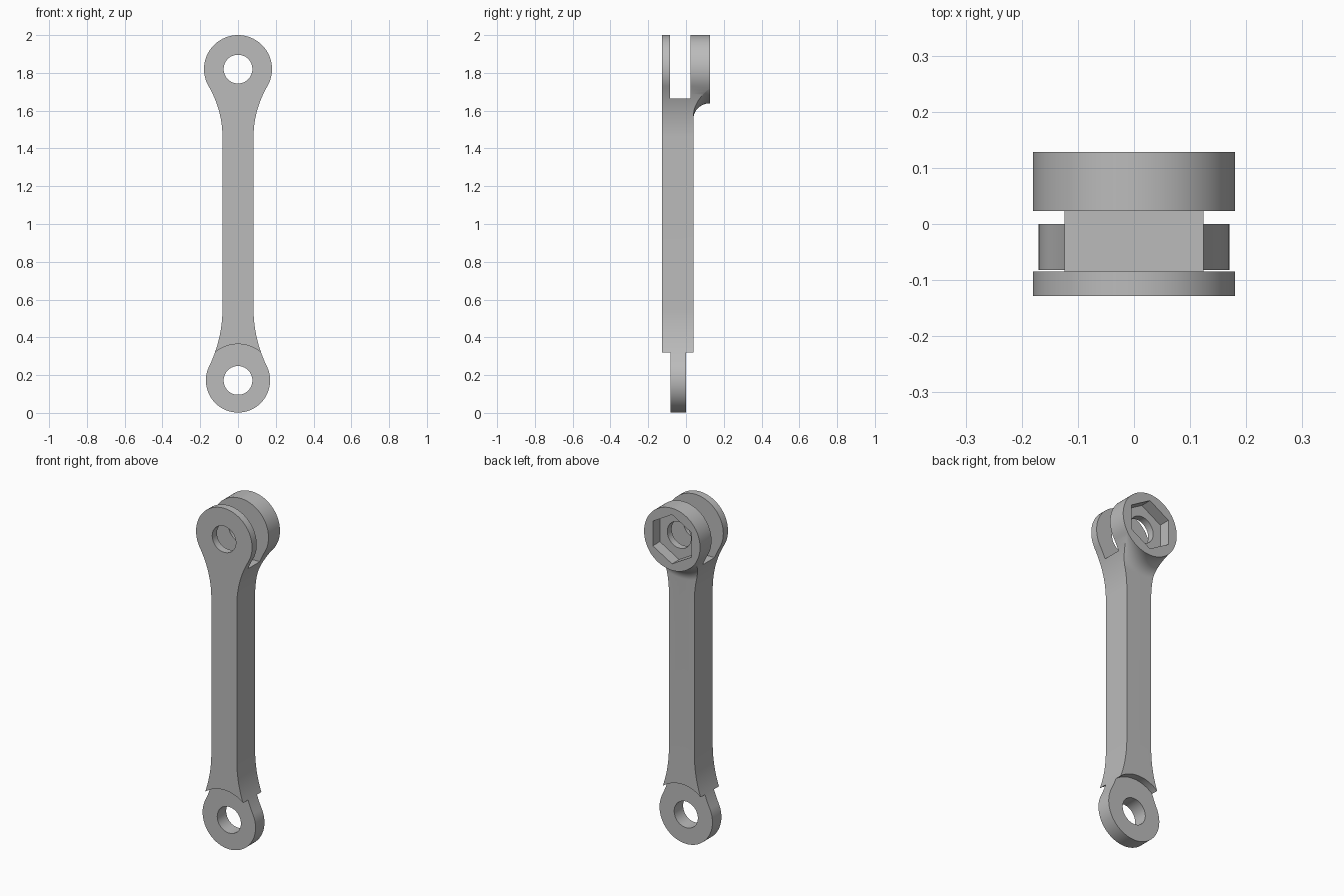
import bpy, bmesh
from math import pi, sin, cos, atan2, sqrt

default = bpy.data.objects.get("Cube")
if default:
    bpy.data.objects.remove(default, do_unlink=True)

HALF_WIDTH = 0.082              # half width of the shank
FRONT, BACK = -0.128, 0.128     # overall depth
TOP_Z, TOP_R = 1.82, 0.18       # fork end
EYE_Z, EYE_R = 0.172, 0.17      # thin eye end
SHANK_BACK = 0.04
HOLE_R = 0.076

grey = bpy.data.materials.new("plain grey")
grey.use_nodes = True
grey.diffuse_color = (0.5, 0.5, 0.5, 1)
grey.node_tree.nodes["Principled BSDF"].inputs["Base Color"].default_value = (0.5, 0.5, 0.5, 1)


def make_object(name, bm):
    bmesh.ops.recalc_face_normals(bm, faces=bm.faces)
    mesh = bpy.data.meshes.new(name)
    bm.to_mesh(mesh)
    bm.free()
    mesh.materials.append(grey)
    obj = bpy.data.objects.new(name, mesh)
    bpy.context.collection.objects.link(obj)
    return obj


def prism(name, outline, y0, y1):
    """Extrude an x-z outline along y."""
    bm = bmesh.new()
    face = bm.faces.new([bm.verts.new((x, y0, z)) for x, z in outline])
    ext = bmesh.ops.extrude_face_region(bm, geom=[face])
    new_verts = [v for v in ext["geom"] if isinstance(v, bmesh.types.BMVert)]
    bmesh.ops.translate(bm, verts=new_verts, vec=(0, y1 - y0, 0))
    return make_object(name, bm)


def circle(radius, z, sides=96, turn=0.0):
    angles = [turn + 2 * pi * i / sides for i in range(sides)]
    return [(radius * cos(a), z + radius * sin(a)) for a in angles]


def ring(name, profile, z, sides=128):
    """Revolve a closed (radius, y) profile about a y-directed axis."""
    bm = bmesh.new()
    loops = []
    for i in range(sides):
        a = 2 * pi * i / sides
        loops.append([bm.verts.new((r * cos(a), y, z + r * sin(a))) for r, y in profile])
    n = len(profile)
    for i in range(sides):
        p, q = loops[i], loops[(i + 1) % sides]
        for j in range(n):
            k = (j + 1) % n
            bm.faces.new((p[j], p[k], q[k], q[j]))
    return make_object(name, bm)


def flared_end(z, radius, flare, up):
    """Right half of a round end blending tangentially into the shank."""
    rise = sqrt((radius + flare) ** 2 - (HALF_WIDTH + flare) ** 2)
    tangent = atan2(rise, HALF_WIDTH + flare)
    pts = []
    for i in range(41):
        a = -pi / 2 + (tangent + pi / 2) * i / 40
        pts.append((radius * cos(a), z + up * radius * sin(a)))
    for i in range(1, 21):
        a = pi + tangent * (1 - i / 20)
        pts.append((HALF_WIDTH + flare + flare * cos(a), z + up * (rise + flare * sin(a))))
    return pts


# Full silhouette, mirrored from its right half
right = flared_end(EYE_Z, EYE_R, 0.7, 1) + flared_end(TOP_Z, TOP_R, 0.54, -1)[::-1]
left = [(-x, z) for x, z in right[-2:0:-1]]
rod = prism("connecting_rod", right + left, FRONT, BACK)

# Back relief leaving the round boss with a curved fillet below it
fillet = []
for i in range(17):
    t = pi / 2 * i / 16
    fillet.append((0.2608 - 0.08 * cos(t), BACK - (BACK - SHANK_BACK) * sin(t)))
relief = fillet + [(3, SHANK_BACK), (3, 0.3), (fillet[0][0], 0.3)]

# Fork slot, eye shoulders, pin holes and hexagonal nut pocket
slot = [(-0.4, 1.665), (0.4, 1.665), (0.4, 2.2), (-0.4, 2.2)]
cutters = [
    ring("back_relief_cutter", relief, TOP_Z),
    prism("fork_slot_cutter", slot, -0.085, 0.023),
    prism("front_shoulder_cutter", circle(0.192, EYE_Z), -0.4, -0.082),
    prism("back_shoulder_cutter", circle(0.192, EYE_Z), 0, 0.4),
    prism("eye_hole_cutter", circle(HOLE_R, EYE_Z), -0.5, 0.5),
    prism("fork_hole_cutter", circle(HOLE_R, TOP_Z), -0.5, 0.5),
    prism("nut_pocket_cutter", circle(0.143, TOP_Z, 6, pi / 2), 0.063, 0.5),
]
for cutter in cutters:
    cutter.hide_render = True
    mod = rod.modifiers.new(cutter.name, "BOOLEAN")
    mod.operation = "DIFFERENCE"
    mod.solver = "EXACT"
    mod.object = cutter

# Bake the cuts, drop the cutters, smooth the curved walls
bpy.ops.object.select_all(action="DESELECT")
bpy.context.view_layer.objects.active = rod
rod.select_set(True)
for name in [m.name for m in rod.modifiers]:
    bpy.ops.object.modifier_apply(modifier=name)
for cutter in cutters:
    bpy.data.objects.remove(cutter, do_unlink=True)
bpy.ops.object.shade_smooth_by_angle(angle=pi / 6)
